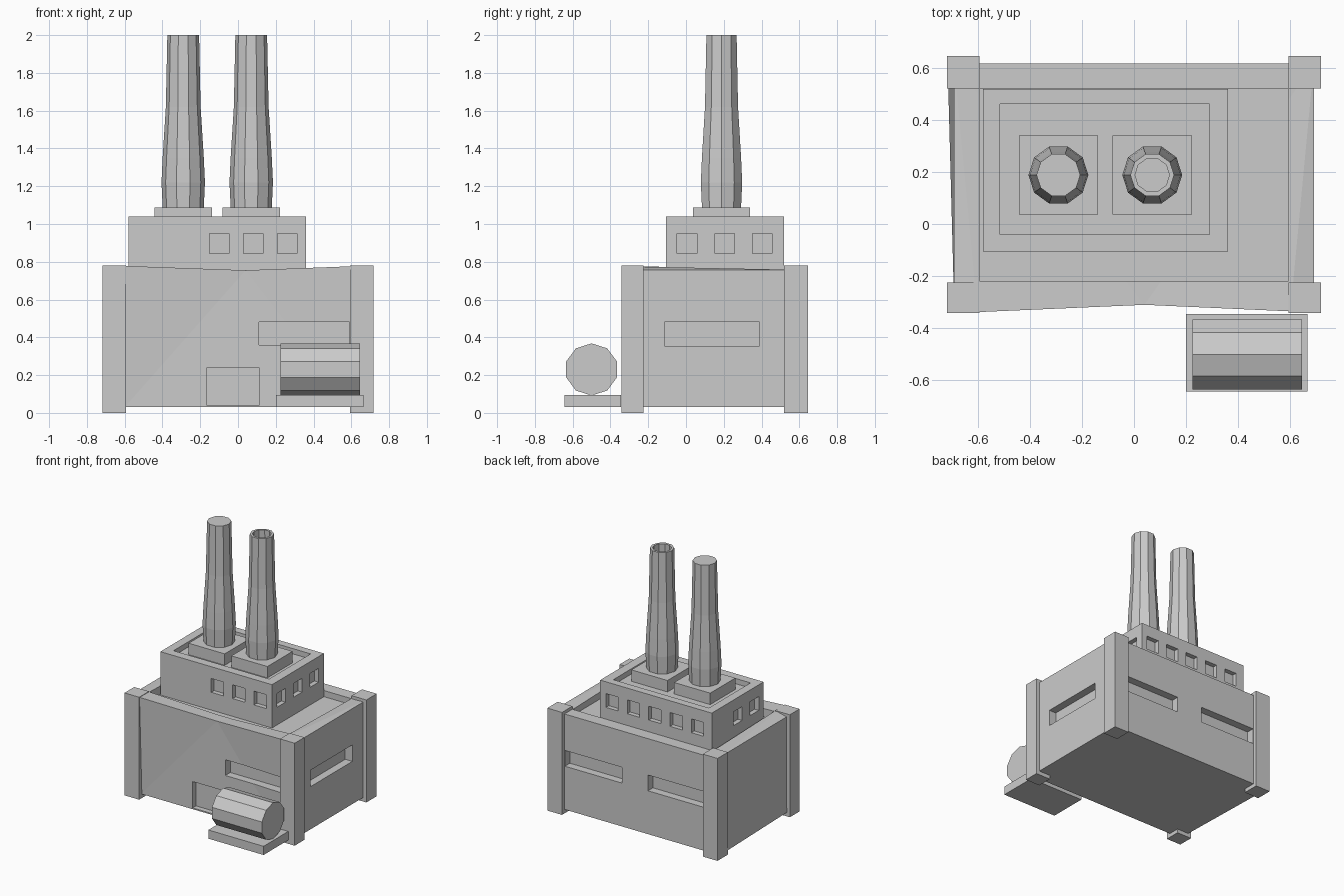
import bpy, bmesh
from math import sin, cos, tau, pi

if "Cube" in bpy.data.objects:
    bpy.data.objects.remove(bpy.data.objects["Cube"])


def finish(bm, name):
    bmesh.ops.recalc_face_normals(bm, faces=bm.faces)
    me = bpy.data.meshes.new(name)
    bm.to_mesh(me)
    bm.free()
    ob = bpy.data.objects.new(name, me)
    bpy.context.collection.objects.link(ob)
    return ob


def loft(name, rings, tri=False):
    """Skin a stack of equal-length rings and cap both ends."""
    bm = bmesh.new()
    vs = [[bm.verts.new(p) for p in r] for r in rings]
    n = len(vs[0])
    for a, b in zip(vs, vs[1:]):
        for i in range(n):
            j = (i + 1) % n
            bm.faces.new((a[i], a[j], b[j], b[i]))
    bm.faces.new(vs[0][::-1])
    bm.faces.new(vs[-1])
    if tri:
        bmesh.ops.triangulate(bm, faces=bm.faces)
    return finish(bm, name)


def boxes(name, bounds):
    """One mesh of boxes given as (x0, x1, y0, y1, z0, z1)."""
    bm = bmesh.new()
    for x0, x1, y0, y1, z0, z1 in bounds:
        for v in bmesh.ops.create_cube(bm, size=1)["verts"]:
            v.co = (x1 if v.co.x > 0 else x0,
                    y1 if v.co.y > 0 else y0,
                    z1 if v.co.z > 0 else z0)
    return finish(bm, name)


def carve(target, bounds):
    """Cut box-shaped recesses, then discard the cutter."""
    cutter = boxes(target.name + "_cutter", bounds)
    cutter.hide_render = True
    mod = target.modifiers.new("recesses", "BOOLEAN")
    mod.operation, mod.solver, mod.object = "DIFFERENCE", "EXACT", cutter
    bpy.context.view_layer.objects.active = target
    bpy.ops.object.modifier_apply(modifier=mod.name)
    bpy.data.objects.remove(cutter)


# Main hall: slightly bowed front parapet and leaning left wall
bottom = [(-0.715, 0.615, 0.03), (-0.69, -0.31, 0.03), (-0.6, -0.31, 0.03), (0.04, -0.31, 0.03),
          (0.6, -0.31, 0.03), (0.69, -0.31, 0.03), (0.69, 0.615, 0.03)]
top = [(-0.69, 0.615, 0.757), (-0.69, -0.31, 0.757), (-0.6, -0.338, 0.778), (0.04, -0.31, 0.755),
       (0.6, -0.335, 0.776), (0.69, -0.31, 0.757), (0.69, 0.615, 0.757)]
hall = loft("main_hall", [bottom, top], tri=True)
d = 0.06
carve(hall, [
    (-0.59, 0.59, -0.22, 0.52, 0.71, 1.0),             # sunken roof
    (0.11, 0.59, -0.5, -0.31 + d, 0.36, 0.48),         # front window
    (0.11, 0.589, 0.615 - d, 0.8, 0.36, 0.48),         # back windows
    (-0.589, -0.11, 0.615 - d, 0.8, 0.36, 0.48),
    (0.69 - d, 0.9, -0.115, 0.39, 0.355, 0.48),        # right window
    (-0.165, 0.11, -0.5, -0.27, -0.1, 0.24),           # front doorway
])
boxes("doorway_sill", [(-0.165, 0.11, -0.31, -0.26, 0.03, 0.04)])

# Corner pillars
for side, s in (("left", -1), ("right", 1)):
    x0, x1 = sorted((s * 0.593, s * 0.717))
    boxes("front_pillar_" + side, [(x0, x1, -0.342, -0.225, 0, 0.78)])
    boxes("back_pillar_" + side, [(x0, x1, 0.52, 0.645, 0, 0.78)])

# Upper block with window rows
upper = boxes("upper_block", [(-0.58, 0.36, -0.105, 0.518, 0.70, 1.04)])
w, d, z0, z1 = 0.052, 0.035, 0.845, 0.95
cuts = [(-0.515, 0.29, -0.04, 0.46, 1.0, 1.2)]
for i in range(5):
    x = 0.26 - 0.18 * i
    cuts.append((x - w, x + w, 0.518 - d, 0.7, z0, z1))
    if i < 3:
        cuts.append((x - w, x + w, -0.3, -0.105 + d, z0, z1))
for i, y in enumerate((0.005, 0.205, 0.403)):
    cuts.append((0.36 - d, 0.5, y - w, y + w, z0, z1))
    if i < 2:
        cuts.append((-0.7, -0.58 + d, y - w, y + w, z0, z1))
carve(upper, cuts)


# Chimneys on square plinths; the right one is open at the top
def ring(cx, cy, r, z, n=10):
    return [(cx + r * cos(tau * i / n), cy + r * sin(tau * i / n), z) for i in range(n)]


stack = [(0.108, 1.07), (0.115, 1.22), (0.109, 1.35), (0.092, 1.62), (0.084, 2.0)]
bore = [(0.066, 2.0), (0.07, 1.6)]
for side, cx in (("left", -0.29), ("right", 0.07)):
    boxes("chimney_plinth_" + side, [(cx - 0.152, cx + 0.152, 0.037, 0.34, 0.99, 1.087)])
    profile = stack + (bore if side == "right" else [])
    loft("chimney_" + side, [ring(cx, 0.188, r, z) for r, z in profile])

# Storage tank lying on its slab
boxes("tank_base", [(0.2, 0.665, -0.642, -0.345, 0.03, 0.096)])
loft("tank", [[(x, -0.5 + 0.141 * cos(a), 0.23 + 0.138 * sin(a))
               for a in (pi / 2 + tau * i / 10 for i in range(10))] for x in (0.225, 0.645)])
